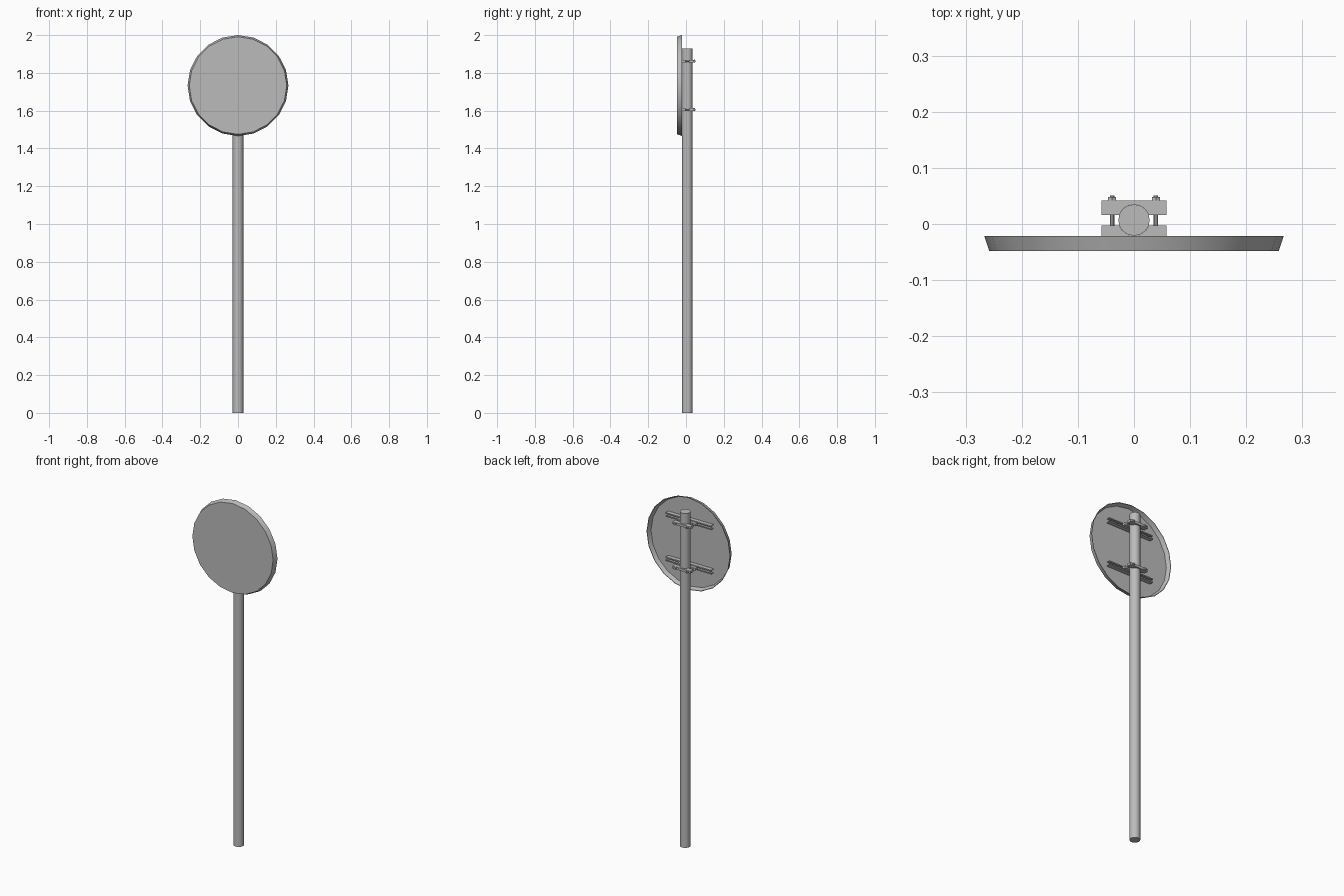
import bpy, bmesh, math
from mathutils import Matrix, Vector

if "Cube" in bpy.data.objects:
    bpy.data.objects.remove(bpy.data.objects["Cube"])

metal = bpy.data.materials.new("galvanised_grey")
metal.use_nodes = True
metal.diffuse_color = (0.5, 0.5, 0.5, 1)
metal.node_tree.nodes["Principled BSDF"].inputs["Base Color"].default_value = (0.5, 0.5, 0.5, 1)

POLE_Y, POLE_R = 0.007, 0.028
SIGN_Z = 1.733


def finish(name, bm, smooth=False):
    bmesh.ops.recalc_face_normals(bm, faces=bm.faces)
    mesh = bpy.data.meshes.new(name)
    bm.to_mesh(mesh)
    bm.free()
    mesh.materials.append(metal)
    ob = bpy.data.objects.new(name, mesh)
    bpy.context.collection.objects.link(ob)
    if smooth:
        bpy.ops.object.select_all(action="DESELECT")
        ob.select_set(True)
        bpy.context.view_layer.objects.active = ob
        bpy.ops.object.shade_smooth_by_angle(angle=math.radians(35))
    return ob


def cylinder(name, radius, start, end, sides):
    a, b = Vector(start), Vector(end)
    turn = (b - a).to_track_quat("Z", "Y").to_matrix().to_4x4()
    bm = bmesh.new()
    bmesh.ops.create_cone(bm, cap_ends=True, segments=sides, radius1=radius, radius2=radius,
                          depth=(b - a).length, matrix=Matrix.Translation((a + b) / 2) @ turn)
    return finish(name, bm, sides > 6)


def prism(name, outline, along):
    """Extrude a closed outline of 3D points along a vector."""
    bm = bmesh.new()
    face = bm.faces.new([bm.verts.new(p) for p in outline])
    moved = bmesh.ops.extrude_face_region(bm, geom=[face])["geom"]
    bmesh.ops.translate(bm, vec=along, verts=[v for v in moved if isinstance(v, bmesh.types.BMVert)])
    bm.faces.ensure_lookup_table()
    if face.is_valid and all(len(e.link_faces) < 2 for e in face.edges):
        bmesh.ops.contextual_create(bm, geom=list(face.edges))
    return finish(name, bm)


# Dished round plate with an outward-flaring rim, open at the back
bm = bmesh.new()
profile = [(0, -0.048), (0.258, -0.048), (0.267, -0.021),
           (0.264, -0.021), (0.255, -0.045), (0, -0.045)]
verts = [bm.verts.new((r, y, SIGN_Z)) for r, y in profile]
edges = [bm.edges.new(pair) for pair in zip(verts, verts[1:])]
bmesh.ops.spin(bm, geom=verts + edges, cent=(0, 0, SIGN_Z), axis=(0, 1, 0),
               angle=math.tau, steps=20)
bmesh.ops.remove_doubles(bm, verts=bm.verts, dist=0.0005)
finish("sign_plate", bm, True)

# Pole
cylinder("pole", POLE_R, (0, POLE_Y, 0), (0, POLE_Y, 1.93), 16)


def clamp_outline(flat_y, mating_y, z):
    """Block with a round seat for the pole on its mating side."""
    half = 0.058
    reach = math.acos(abs(mating_y - POLE_Y) / POLE_R)
    side = 1 if flat_y > mating_y else -1
    points = [(-half, mating_y, z), (-half, flat_y, z), (half, flat_y, z), (half, mating_y, z)]
    for i in range(9):
        a = reach * (1 - i / 4)
        y = POLE_Y + side * POLE_R * math.cos(a)
        y = min(y, flat_y - 0.001) if side > 0 else max(y, flat_y + 0.001)
        points.append((POLE_R * math.sin(a), y, z))
    return points


# Mounting rails, clamps and bolts at two heights
for label, z in (("lower", 1.606), ("upper", 1.862)):
    h, lip, wall = 0.012, 0.005, 0.003
    base, back = -0.045, -0.021
    half_section = [(lip, back - wall), (lip, back), (h, back), (h, base)]
    inner = [(h - wall, base + wall), (h - wall, back - wall)]
    section = half_section + [(-s, y) for s, y in reversed(half_section)]
    section += [(-s, y) for s, y in reversed(inner)] + inner
    prism(f"{label}_rail", [(-0.145, y, z + s) for s, y in section], (0.29, 0, 0))

    thick = 0.014
    prism(f"{label}_front_clamp", clamp_outline(-0.021, -0.003, z - thick / 2), (0, 0, thick))
    prism(f"{label}_back_clamp", clamp_outline(0.042, 0.016, z - thick / 2), (0, 0, thick))
    for side, x in (("left", 0.039), ("right", -0.039)):
        cylinder(f"{label}_{side}_bolt", 0.004, (x, -0.025, z), (x, 0.051, z), 8)
        cylinder(f"{label}_{side}_nut", 0.008, (x, 0.042, z), (x, 0.048, z), 6)
